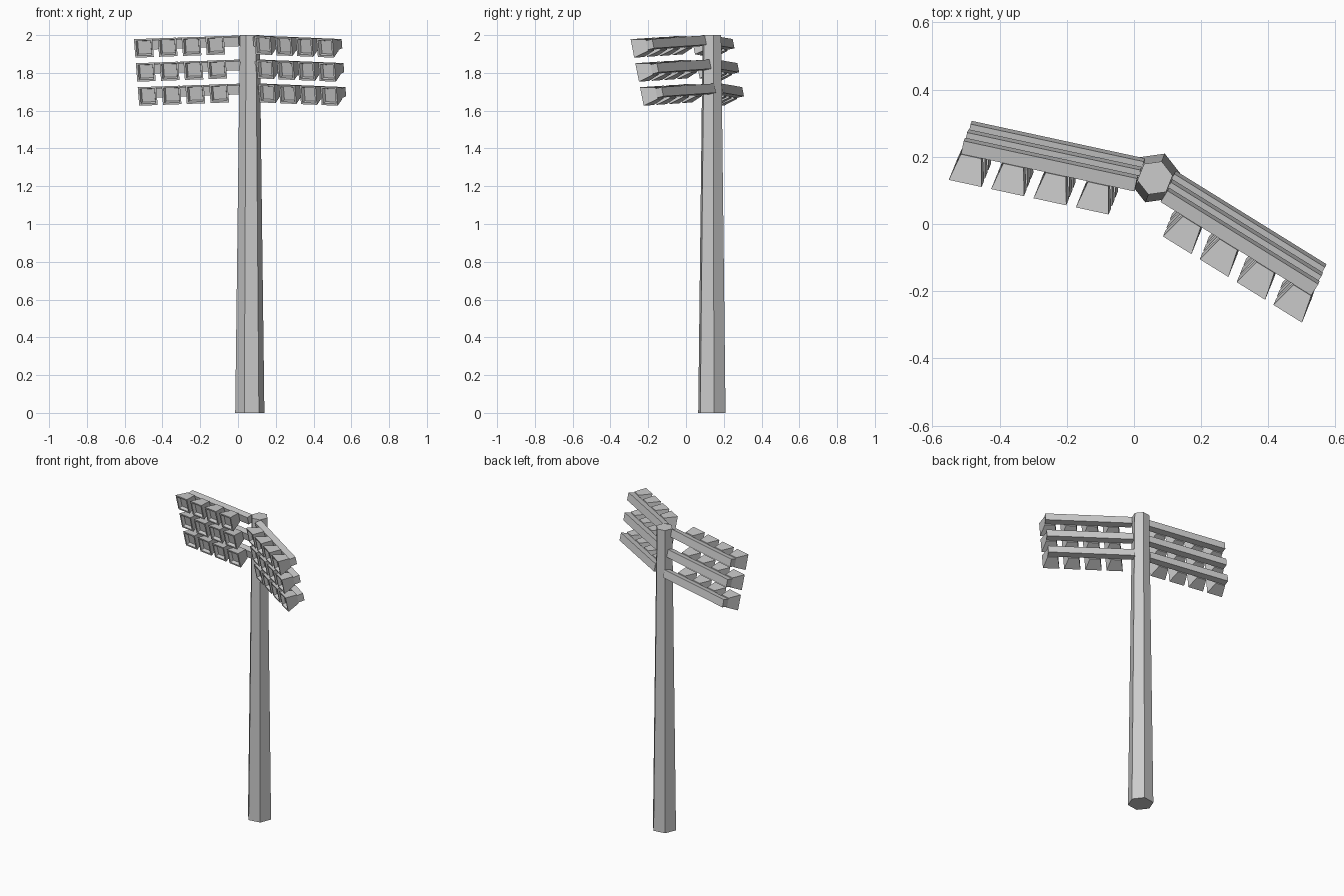
import bpy, bmesh
from math import radians
from mathutils import Matrix, Vector

if "Cube" in bpy.data.objects:
    bpy.data.objects.remove(bpy.data.objects["Cube"])

CENTRE = Vector((0.0625, 0.137, 0))
TURN = radians(-22)          # whole model is turned about z
ROWS, LAMPS = 3, 4

# frame of one wing: swept forward 10 degrees, leaning down 12 degrees
WING = (Matrix.Translation((0.042, -0.06, 1.99))
        @ Matrix.Rotation(radians(12), 4, 'X')
        @ Matrix.Rotation(radians(-10), 4, 'Z'))


def finish(name, bm, mirror=False):
    bmesh.ops.recalc_face_normals(bm, faces=bm.faces)
    me = bpy.data.meshes.new(name)
    bm.to_mesh(me)
    bm.free()
    ob = bpy.data.objects.new(name, me)
    bpy.context.collection.objects.link(ob)
    ob.location = CENTRE
    ob.rotation_euler.z = TURN
    if mirror:
        mod = ob.modifiers.new("mirror", 'MIRROR')
        mod.use_mirror_merge = False
    return ob


def add_lamp(bm, x, z):
    # square rings: back, flared front, rim, recessed glass
    rings = []
    for half, y in ((0.031, 0.0), (0.05, -0.08), (0.04, -0.08), (0.035, -0.06)):
        rings.append([bm.verts.new(WING @ Vector((x + sx * half, y, z + sz * half)))
                      for sx, sz in ((-1, -1), (1, -1), (1, 1), (-1, 1))])
    for a, b in zip(rings, rings[1:]):
        for i in range(4):
            j = (i + 1) % 4
            bm.faces.new((a[i], a[j], b[j], b[i]))
    bm.faces.new(rings[0])
    bm.faces.new(rings[-1])


# tapered six-sided pole
bm = bmesh.new()
bmesh.ops.create_cone(bm, cap_ends=True, segments=6, radius1=0.078, radius2=0.053, depth=2,
                      matrix=Matrix.Translation((0, 0, 1)) @ Matrix.Rotation(radians(30), 4, 'Z'))
# put corners at 30 degrees off the wing axis
ang = max(v.co.x for v in bm.verts)
if ang > 0.075:
    bmesh.ops.rotate(bm, verts=bm.verts, cent=(0, 0, 0), matrix=Matrix.Rotation(radians(30), 3, 'Z'))
finish("pole", bm)

# crossbars
bm = bmesh.new()
for r in range(ROWS):
    bmesh.ops.create_cube(bm, size=1, matrix=WING
                          @ Matrix.Translation((0.264, 0.02, -0.025 - 0.13 * r))
                          @ Matrix.Diagonal((0.528, 0.04, 0.05, 1)))
finish("crossbars", bm, mirror=True)

# floodlights
bm = bmesh.new()
for r in range(ROWS):
    for i in range(LAMPS):
        add_lamp(bm, 0.11 + 0.129 * i, -0.025 - 0.13 * r)
finish("floodlights", bm, mirror=True)
